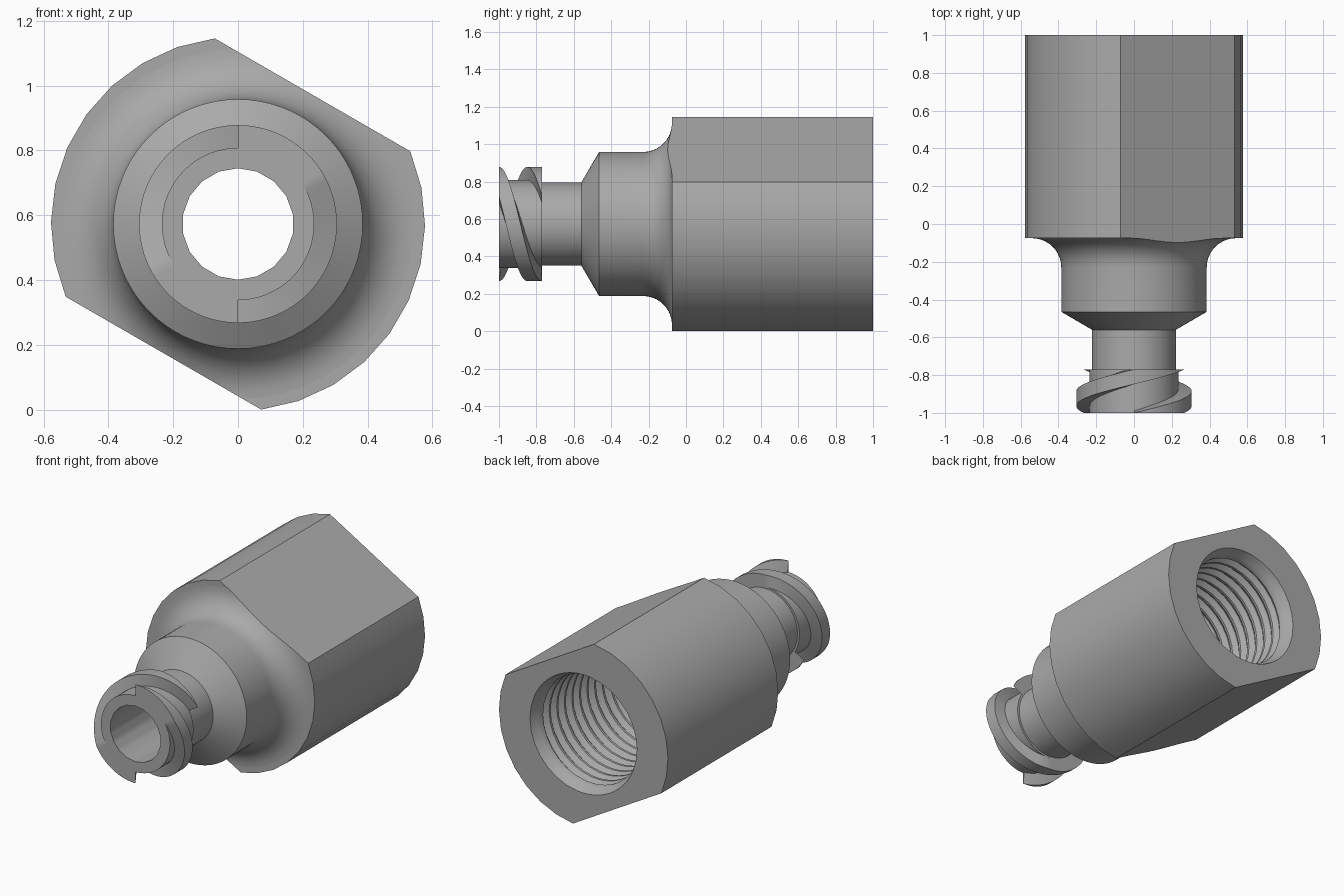
import bpy, bmesh
from math import sin, cos, pi, radians, degrees, acos
from mathutils import Vector

cube = bpy.data.objects.get("Cube")
if cube:
    bpy.data.objects.remove(cube)

AXIS_Z = 0.573      # height of the long axis
BODY_R = 0.577
FLAT = 0.46         # axis to wrench flat
FLAT_DIR = Vector((cos(radians(60)), 0, sin(radians(60))))
BORE = 0.172

grey = bpy.data.materials.new("grey plastic")
grey.use_nodes = True
grey.diffuse_color = (0.4, 0.4, 0.4, 1)
grey.node_tree.nodes["Principled BSDF"].inputs["Base Color"].default_value = (0.4, 0.4, 0.4, 1)


def polar(r, deg, y):
    a = radians(deg)
    return Vector((r * cos(a), y, AXIS_Z + r * sin(a)))


def finish(bm, name):
    bmesh.ops.remove_doubles(bm, verts=bm.verts, dist=1e-5)
    bmesh.ops.recalc_face_normals(bm, faces=bm.faces)
    mesh = bpy.data.meshes.new(name)
    bm.to_mesh(mesh)
    bm.free()
    mesh.materials.append(grey)
    ob = bpy.data.objects.new(name, mesh)
    bpy.context.collection.objects.link(ob)
    bpy.ops.object.select_all(action='DESELECT')
    ob.select_set(True)
    bpy.context.view_layer.objects.active = ob
    bpy.ops.object.shade_smooth_by_angle(angle=radians(30))
    return ob


def lathe(profile, angles, radius=lambda r, deg: r):
    """Turn a closed (radius, y) profile around the long axis."""
    bm = bmesh.new()
    rings = [[bm.verts.new(polar(radius(r, a), a, y)) for r, y in profile] for a in angles]
    n = len(profile)
    for i, ring in enumerate(rings):
        nxt = rings[(i + 1) % len(rings)]
        for j in range(n):
            k = (j + 1) % n
            bm.faces.new((ring[j], ring[k], nxt[k], nxt[j]))
    return bm


def cut_flats(bm):
    """Slice the two parallel wrench flats and cap them."""
    for side in (1, -1):
        co = Vector((0, 0, AXIS_Z)) + FLAT_DIR * FLAT * side
        res = bmesh.ops.bisect_plane(bm, geom=bm.verts[:] + bm.edges[:] + bm.faces[:],
                                     plane_co=co, plane_no=FLAT_DIR * side, clear_outer=True)
        edges = [e for e in res["geom_cut"] if isinstance(e, bmesh.types.BMEdge)]
        bmesh.ops.holes_fill(bm, edges=edges, sides=0)


# Body: faceted round sides, wrench flats, tapered threaded socket at the back
half = degrees(acos(FLAT / BODY_R))
angles = []
for base in (60, 240):
    angles += [base - half + 2 * half * i / 16 for i in range(16)]
    angles += [base + half + (180 - 2 * half) * i / 9 for i in range(9)]
PITCH = 0.07
socket = [(0.365, 1), (0.345, 0.95)]
for i in range(10):
    y = 0.93 - i * PITCH
    r = 0.335 - i * 0.0025
    socket += [(r, y), (r, y - 0.015), (r + 0.025, y - 0.04), (r + 0.025, y - 0.045)]
socket += [(0.305, 0.2), (BORE + 0.003, 0.12), (BORE + 0.003, -0.075)]
bm = lathe([(BODY_R, -0.075), (BODY_R, 1)] + socket, angles)
cut_flats(bm)
finish(bm, "body")

# Neck: filleted collar, cone and nozzle with an 18-sided bore
fillet = [(0.54 - 0.155 * cos(radians(a)), -0.23 + 0.155 * sin(radians(a)))
          for a in range(0, 91, 9)]
neck = [(BORE, -1), (0.235, -1), (0.235, -0.77), (0.222, -0.77), (0.222, -0.56),
        (0.385, -0.465)] + fillet + [(BORE, -0.075)]


def bore_radius(r, deg):
    if r > BORE:
        return r
    return r * cos(radians(10)) / cos(radians((deg - 90) % 20 - 10))


bm = lathe(neck, [90 + 5 * i for i in range(72)], bore_radius)
cut_flats(bm)
finish(bm, "neck")

# Locking thread: two helical ridges trimmed by the nozzle end and its shoulder
Y0, Y1 = -1.0, -0.77
RISE = (Y1 - Y0) / 180
WIDTH = 0.078


def ridge(name, start):
    bm = bmesh.new()
    prev = None
    steps = 80
    for i in range(steps + 1):
        t = i * (180 + WIDTH / RISE) / steps
        rear = Y0 + RISE * t
        lo = min(max(rear - WIDTH, Y0), Y1)
        hi = min(rear, Y1)
        root = min(rear + 0.012, Y1)
        ring = [bm.verts.new(polar(r, start - t, y))
                for r, y in ((0.225, lo), (0.305, lo), (0.305, hi), (0.225, root))]
        if prev:
            for j in range(4):
                k = (j + 1) % 4
                bm.faces.new((prev[j], prev[k], ring[k], ring[j]))
        else:
            bm.faces.new(ring)
        prev = ring
    bm.faces.new(prev)
    bmesh.ops.dissolve_degenerate(bm, dist=1e-5, edges=bm.edges)
    finish(bm, name)


ridge("thread_ridge_upper", 90)
ridge("thread_ridge_lower", 270)
